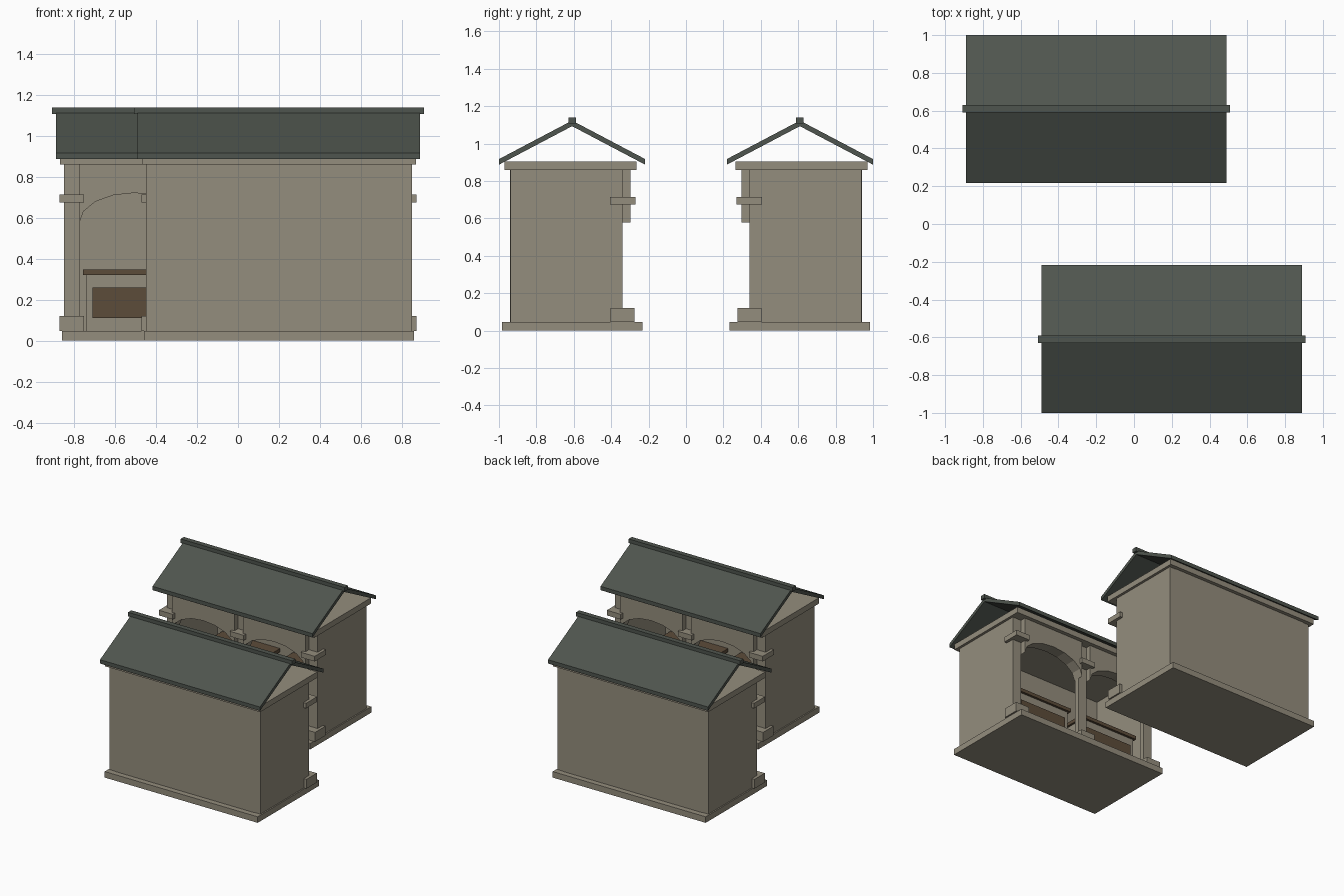
import bpy, bmesh, math

if "Cube" in bpy.data.objects:
    bpy.data.objects.remove(bpy.data.objects["Cube"])


def material(name, r, g, b):
    def lin(c):
        c /= 255
        return c / 12.92 if c <= 0.04045 else ((c + 0.055) / 1.055) ** 2.4
    m = bpy.data.materials.new(name)
    m.diffuse_color = (lin(r), lin(g), lin(b), 1)
    m.use_nodes = True
    m.node_tree.nodes["Principled BSDF"].inputs["Base Color"].default_value = m.diffuse_color
    return m


STONE = material("stone", 148, 141, 125)
SLATE = material("slate", 79, 85, 78)
WOOD = material("dark wood", 92, 76, 58)

# The two shelters are half-turn copies of each other
PLACES = [("back", (-0.2, 0, 0), 0), ("front", (0.2, 0, 0), math.pi)]


def add(name, bm, mat):
    bmesh.ops.recalc_face_normals(bm, faces=bm.faces)
    me = bpy.data.meshes.new(name)
    bm.to_mesh(me)
    bm.free()
    me.materials.append(mat)
    for place, loc, turn in PLACES:
        ob = bpy.data.objects.new(place + "_" + name, me)
        ob.location = loc
        ob.rotation_euler.z = turn
        bpy.context.collection.objects.link(ob)


def box(name, x0, x1, y0, y1, z0, z1, mat):
    bm = bmesh.new()
    bmesh.ops.create_cube(bm, size=1)
    for v in bm.verts:
        v.co = (x1 if v.co.x > 0 else x0, y1 if v.co.y > 0 else y0, z1 if v.co.z > 0 else z0)
    add(name, bm, mat)


def prism(name, points, offset, mat):
    bm = bmesh.new()
    f = bm.faces.new([bm.verts.new(p) for p in points])
    out = bmesh.ops.extrude_face_region(bm, geom=[f])["geom"]
    bmesh.ops.translate(bm, verts=[v for v in out if isinstance(v, bmesh.types.BMVert)], vec=offset)
    add(name, bm, mat)


FRONT = 0.339  # line of the pillars

# Plinth, ceiling slab and walls
box("plinth", -0.66, 0.66, 0.232, 0.985, 0, 0.047, STONE)
box("ceiling_slab", -0.67, 0.67, 0.265, 0.97, 0.86, 0.905, STONE)
box("rear_wall", -0.60, 0.60, 0.89, 0.942, 0.047, 0.86, STONE)
for s, side in ((-1, "left"), (1, "right")):
    x0, x1 = sorted((s * 0.60, s * 0.65))
    box(side + "_wall", x0, x1, FRONT, 0.938, 0.047, 0.86, STONE)

# Pillars with foot and capital blocks
for x, side in ((-0.6125, "left"), (0, "middle"), (0.6125, "right")):
    box(side + "_pillar", x - 0.0375, x + 0.0375, FRONT, FRONT + 0.0375, 0.047, 0.86, STONE)
    box(side + "_pillar_foot", x - 0.06, x + 0.06, FRONT - 0.0635, FRONT + 0.0635, 0.047, 0.12, STONE)
    box(side + "_capital", x - 0.06, x + 0.06, FRONT - 0.0685, FRONT + 0.0685, 0.675, 0.715, STONE)

# Arched panels and benches, one per bay
HALF = 0.2685
for x, side in ((-0.306, "left"), (0.306, "right")):
    y = FRONT - 0.0435
    arc = [(x + HALF * math.cos(math.pi * i / 8), y, 0.577 + 0.145 * math.sin(math.pi * i / 8))
           for i in range(9)]
    prism(side + "_arch", arc + [(x - HALF, y, 0.86), (x + HALF, y, 0.86)], (0, 0.087, 0), STONE)
    box(side + "_bench_base", x - 0.235, x + 0.235, 0.418, 0.87, 0.047, 0.32, STONE)
    box(side + "_bench_panel", x - 0.205, x + 0.205, 0.41, 0.419, 0.11, 0.26, WOOD)
    box(side + "_bench_seat", x - 0.25, x + 0.25, 0.40, 0.885, 0.32, 0.347, WOOD)

# Gabled roof with open ends, and ridge cap
MID, W = 0.609, 0.391
profile = [(-W, 0.887), (0, 1.093), (W, 0.887), (W, 0.917), (0, 1.123), (-W, 0.917)]
prism("roof", [(-0.69, MID + y, z) for y, z in profile], (1.38, 0, 0), SLATE)
box("ridge_cap", -0.708, 0.708, MID - 0.02, MID + 0.02, 1.108, 1.14, SLATE)
